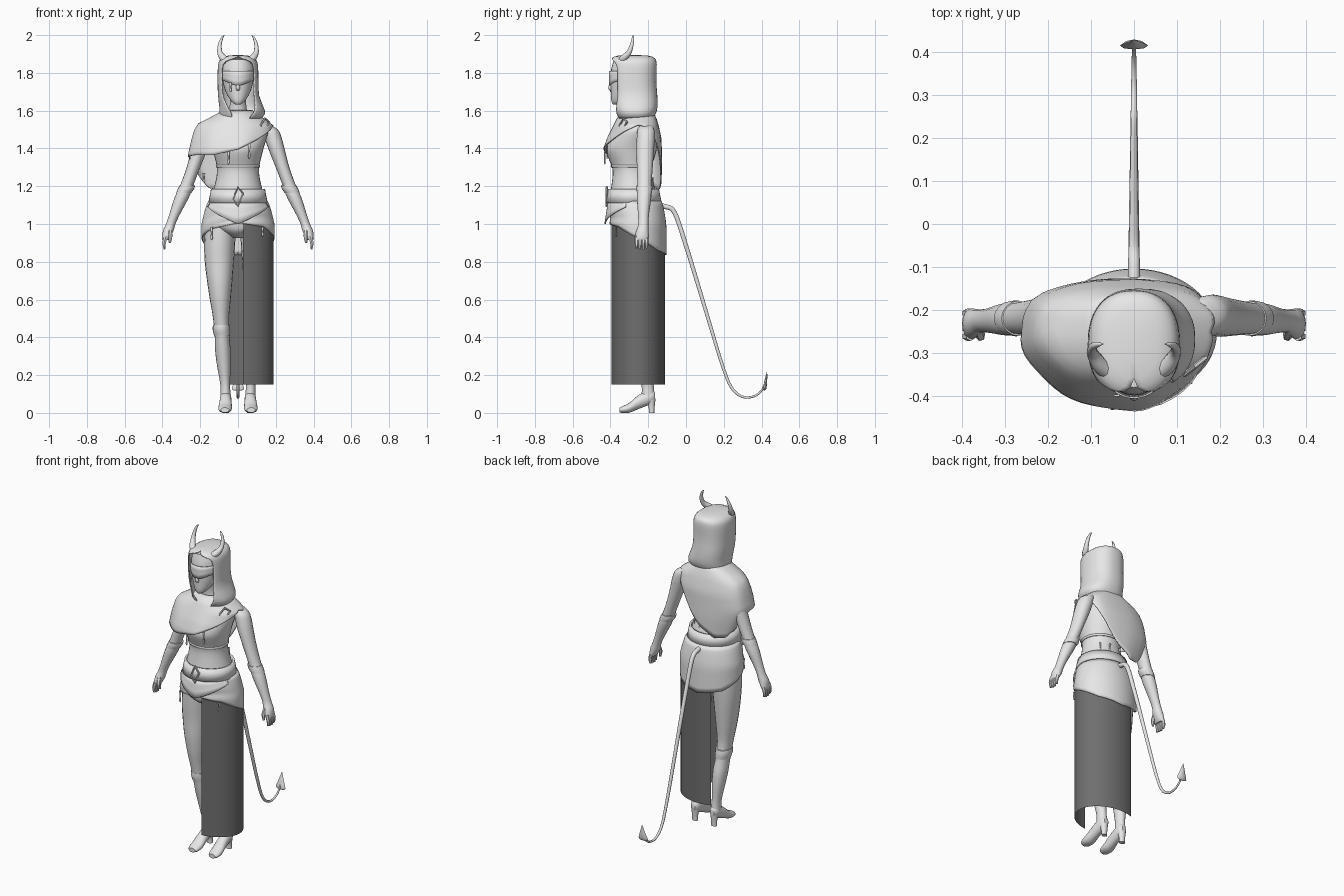
import bpy, bmesh, math
from math import sin, cos, pi, radians


def material(name, v):
    m = bpy.data.materials.new(name)
    m.diffuse_color = (v, v, v, 1)
    return m


LIGHT = material("light_grey", 0.8)
DARK = material("dark_grey", 0.16)


def lerp(table, x):
    """Linear look-up in a list of (x, value)."""
    for (a, va), (b, vb) in zip(table, table[1:]):
        if x <= b:
            f = max(0, (x - a) / (b - a))
            return va + (vb - va) * f
    return table[-1][1]


def spline(pts, k=3):
    """Catmull-Rom smoothing of tuples of any length."""
    out = []
    for i in range(len(pts) - 1):
        p = [pts[max(i - 1, 0)], pts[i], pts[i + 1], pts[min(i + 2, len(pts) - 1)]]
        for s in range(k):
            t = s / k
            out.append(tuple(0.5 * (2 * b + (c - a) * t + (2 * a - 5 * b + 4 * c - d) * t * t
                                    + (3 * b - a - 3 * c + d) * t ** 3) for a, b, c, d in zip(*p)))
    return out + [pts[-1]]


def finish(name, me, mat, mirror=False, thick=0):
    ob = bpy.data.objects.new(name, me)
    bpy.context.collection.objects.link(ob)
    me.materials.clear()
    me.materials.append(mat)
    if thick:
        m = ob.modifiers.new("thickness", 'SOLIDIFY')
        m.thickness, m.offset = thick, 0
    if mirror:
        ob.modifiers.new("mirror", 'MIRROR').use_mirror_merge = False
    return ob


def loft(name, rings, n=20, axis='z', k=3, mat=LIGHT, mirror=False):
    """Closed body through elliptical rings (x, y, z, r1, r2)."""
    bm = bmesh.new()
    loops = []
    for x, y, z, a, b in spline(rings, k):
        a, b = max(a, .001), max(b, .001)
        loop = []
        for i in range(n):
            c, s = a * cos(2 * pi * i / n), b * sin(2 * pi * i / n)
            loop.append(bm.verts.new((x + c, y + s, z) if axis == 'z' else (x + c, y, z + s)))
        loops.append(loop)
    for p, q in zip(loops, loops[1:]):
        for i in range(n):
            bm.faces.new((p[i], p[(i + 1) % n], q[(i + 1) % n], q[i]))
    bm.faces.new(loops[0])
    bm.faces.new(loops[-1])
    bmesh.ops.recalc_face_normals(bm, faces=bm.faces)
    me = bpy.data.meshes.new(name)
    bm.to_mesh(me)
    bm.free()
    return finish(name, me, mat, mirror)


def sheet(name, f, a0, a1, nu=48, nv=8, mat=LIGHT, thick=.006):
    """Cloth: f(angle from the front, 0..1 downwards) gives a point; closed seams are welded."""
    v = [f(a0 + (a1 - a0) * i / nu, j / nv) for i in range(nu + 1) for j in range(nv + 1)]
    w = nv + 1
    faces = [(i * w + j, i * w + j + 1, (i + 1) * w + j + 1, (i + 1) * w + j)
             for i in range(nu) for j in range(nv)]
    me = bpy.data.meshes.new(name)
    me.from_pydata(v, [], faces)
    bm = bmesh.new()
    bm.from_mesh(me)
    bmesh.ops.remove_doubles(bm, verts=bm.verts, dist=.0005)
    bm.to_mesh(me)
    bm.free()
    return finish(name, me, mat, thick=thick)


def tube(name, pts, mirror=False, cyclic=False, k=4, res=3):
    """Swept tube through (x, y, z, radius)."""
    cu = bpy.data.curves.new(name, 'CURVE')
    cu.dimensions, cu.bevel_depth, cu.bevel_resolution = '3D', 1, res
    cu.use_fill_caps = True
    pts = spline(pts, k) if k > 1 else pts
    sp = cu.splines.new('POLY')
    sp.points.add(len(pts) - 1)
    for p, (x, y, z, r) in zip(sp.points, pts):
        p.co, p.radius = (x, y, z, 1), r
    sp.use_cyclic_u = cyclic
    tmp = bpy.data.objects.new(name + "_path", cu)
    bpy.context.collection.objects.link(tmp)
    me = bpy.data.meshes.new_from_object(tmp)
    bpy.data.objects.remove(tmp)
    return finish(name, me, LIGHT, mirror)


# Torso, neck and head
loft("torso", [(0, y, z, a, b) for z, y, a, b in [
    (.925, -.26, .03, .07), (.96, -.26, .11, .12), (1.0, -.26, .172, .134), (1.06, -.265, .17, .136),
    (1.12, -.275, .148, .13), (1.18, -.28, .13, .118), (1.25, -.285, .114, .104), (1.3, -.287, .112, .104),
    (1.36, -.29, .125, .126), (1.4, -.29, .135, .135), (1.45, -.28, .15, .125), (1.5, -.265, .16, .108),
    (1.54, -.26, .13, .085), (1.57, -.262, .07, .06), (1.61, -.268, .046, .047), (1.69, -.285, .042, .045)]], 32)
loft("head", [(0, y, z, a, b) for z, y, a, b in [
    (1.632, -.37, .012, .015), (1.65, -.355, .036, .04), (1.70, -.32, .066, .078), (1.76, -.30, .082, .1),
    (1.82, -.29, .088, .106), (1.872, -.283, .078, .098)]], 28)
loft("nose", [(0, -.392, 1.755, .006, .008), (0, -.4, 1.72, .011, .013), (0, -.395, 1.708, .008, .008)], 10)
loft("lips", [(0, -.388, 1.688, .006, .005), (0, -.387, 1.68, .02, .01), (0, -.382, 1.67, .008, .007)], 12)
sheet("blindfold", lambda a, t: (.087 * sin(a), -.298 - .107 * cos(a), 1.81 - (.065 + .012 * cos(3 * a)) * t),
      -1.6, 1.6, 24, 3, thick=.004)

# Hood with an open front
HOOD = [(0, -.28, 1.892, .0001, .0001, 0), (0, -.28, 1.888, .055, .08, 0), (0, -.28, 1.876, .085, .112, 12),
        (0, -.28, 1.858, .099, .121, 40), (0, -.28, 1.825, .104, .122, 50), (0, -.28, 1.75, .105, .12, 51),
        (.003, -.275, 1.68, .106, .12, 48), (.018, -.27, 1.62, .114, .116, 36), (.022, -.268, 1.585, .118, .105, 25),
        (.015, -.268, 1.56, .105, .09, 22)]
HOOD_ROWS = spline(HOOD, 2)


def hood_point(a, t):
    x, y, z, rx, ry, gap = HOOD_ROWS[round(t * (len(HOOD_ROWS) - 1))]
    g = radians(max(gap, 0))
    a = g + a * (2 * pi - 2 * g) / (2 * pi)
    sq = lambda v: math.copysign(abs(v) ** .85, v)
    return x + rx * sq(sin(a)), y - ry * sq(cos(a)), z


sheet("hood", hood_point, 0, 2 * pi, 40, len(HOOD_ROWS) - 1)
tube("horn", [(.058, -.345, 1.862, .02), (.08, -.328, 1.88, .019), (.096, -.302, 1.908, .014),
              (.096, -.287, 1.95, .01), (.084, -.281, 1.985, .006), (.072, -.28, 1.999, .001)], mirror=True)

# Shoulder cape, short over one arm and long down the back
HEM = [(0, 1.395), (30, 1.44), (60, 1.49), (90, 1.525), (115, 1.5), (135, 1.43), (160, 1.31), (185, 1.22),
       (205, 1.18), (230, 1.19), (250, 1.26), (270, 1.355), (300, 1.365), (330, 1.365), (360, 1.395)]
LEFT_R = [(1.15, .17), (1.25, .215), (1.36, .262), (1.45, .243), (1.5, .228), (1.53, .208), (1.56, .15), (1.6, .075)]
RIGHT_R = [(1.15, .12), (1.35, .15), (1.45, .185), (1.52, .185), (1.56, .13), (1.6, .075)]
FRONT_R = [(1.36, .182), (1.4, .182), (1.46, .16), (1.53, .125), (1.57, .105), (1.6, .07)]
BACK_R = [(1.15, .115), (1.3, .122), (1.45, .12), (1.54, .1), (1.6, .075)]


def cape_point(a, t):
    z = 1.6 + (lerp(HEM, math.degrees(a)) - 1.6) * t
    rx = lerp(RIGHT_R if sin(a) > 0 else LEFT_R, z)
    ry = lerp(FRONT_R if cos(a) > 0 else BACK_R, z)
    fold = 1 + .012 * t * sin(8 * a)
    # the rear half is squarer so it covers the upper arm
    c = cos(a) if cos(a) > 0 else -abs(cos(a)) ** .7
    s = sin(a) if cos(a) > 0 else math.copysign(abs(sin(a)) ** .8, sin(a))
    return rx * s * fold, -.252 - ry * c * fold, z


sheet("cape", cape_point, 0, 2 * pi, 64, 14)


def diamond(name, x, y, z, w, h, slope=0):
    tube(name, [(x, y, z + h, .006), (x + w, y + slope * w, z + h * .3, .006), (x, y, z - h, .006),
                (x - w, y - slope * w, z - h * .3, .006)], cyclic=True, k=1, res=1)


diamond("cape_clasp", .142, -.332, 1.53, .024, .03, .8)
diamond("belt_buckle", 0, -.42, 1.145, .028, .05)


# Belt, pointed front panel, crop top edge
def ring(cy, rx, ry, top, bottom, flare=0):
    return lambda a, t: ((rx + flare * t) * sin(a), cy - (ry + flare * t) * cos(a), top + (bottom(a) - top) * t)


sheet("belt", ring(-.277, .137, .128, 1.185, lambda a: 1.112, .014), 0, 2 * pi, 40, 1, thick=.012)
sheet("front_panel", ring(-.27, .15, .14, 1.115, lambda a: 1.0 + .09 * abs(a) / 1.25, .018),
      -1.25, 1.25, 24, 3, thick=.008)
sheet("top_edge", ring(-.287, .114, .106, 1.312, lambda a: 1.3), 0, 2 * pi, 40, 1)

# Hip wrap and long open skirt
WRAP = [(0, 1.005), (45, .985), (90, .925), (135, .86), (180, .835), (225, .86), (270, .925), (315, .975), (360, 1.005)]


def wrap_point(a, t):
    z = 1.12 + (lerp(WRAP, math.degrees(a)) - 1.12) * t
    s = min(1, (1.12 - z) / .12) ** .7
    fold = .004 * s * sin(14 * t + 3 * a) * max(0, cos(a))
    return (.153 + .037 * s + fold) * sin(a), -.268 + .015 * s - (.136 + .01 * s + fold) * cos(a), z


def skirt_point(a, t):
    top = lerp(WRAP, math.degrees(a)) + .015
    return .189 * sin(a), -.253 - .143 * cos(a), top + (.15 - top) * t


sheet("hip_wrap", wrap_point, 0, 2 * pi, 56, 10)
sheet("skirt", skirt_point, .14, pi + .46, 36, 6, DARK, 0)

# Arms, cuffs and hands
loft("arm", [(.145, -.21, 1.525, .025, .03), (.17, -.212, 1.498, .043, .045), (.188, -.213, 1.45, .045, .048),
             (.203, -.216, 1.4, .043, .047), (.236, -.218, 1.3, .036, .042), (.273, -.22, 1.2, .035, .037),
             (.298, -.222, 1.14, .038, .038), (.336, -.225, 1.05, .028, .029), (.356, -.226, 1.0, .025, .027),
             (.369, -.23, .965, .028, .032), (.38, -.233, .93, .021, .036), (.384, -.234, .915, .014, .034)],
     16, mirror=True)
loft("arm_cuff", [(.268, -.22, 1.205, .041, .041), (.276, -.22, 1.185, .043, .042), (.287, -.22, 1.165, .04, .04)],
     16, mirror=True)
for i in range(4):
    y = -.208 - .018 * i
    tube("finger", [(.381, y, .935, .011), (.391, y, .9, .01), (.388, y, .863 + .006 * abs(i - 1.5), .006)],
         mirror=True, res=1)
tube("thumb", [(.363, -.248, .97, .013), (.358, -.262, .935, .011), (.361, -.264, .9, .006)], mirror=True, res=1)

# Legs, boot cuffs, heeled feet
loft("leg", [(x, y, z, a, b) for z, x, y, a, b in [
    (1.0, .09, -.26, .08, .1), (.9, .097, -.26, .082, .095), (.8, .099, -.26, .077, .087),
    (.7, .097, -.263, .067, .08), (.6, .094, -.262, .055, .068), (.5, .09, -.256, .042, .053),
    (.4, .084, -.24, .039, .05), (.33, .08, -.225, .041, .05), (.25, .075, -.213, .036, .043),
    (.15, .068, -.203, .026, .032), (.08, .066, -.2, .028, .036)]], 20, mirror=True)
loft("boot_cuff", [(.088, -.248, .465, .045, .055), (.088, -.246, .44, .046, .057), (.084, -.242, .41, .043, .053)],
     20, mirror=True)
loft("foot", [(.065, -.163, .085, .014, .02), (.065, -.185, .085, .028, .038), (.066, -.25, .058, .032, .037),
              (.068, -.30, .027, .036, .026), (.069, -.335, .018, .033, .018), (.069, -.352, .015, .022, .013)],
     16, axis='y', mirror=True)
loft("heel", [(.065, -.182, 0, .018, .014), (.065, -.182, .03, .018, .016), (.065, -.187, .075, .025, .026)],
     12, mirror=True)

# Tail with a spade tip
tube("tail", [(0, y, z, r) for y, z, r in [
    (-.15, 1.095, .014), (-.11, 1.092, .014), (-.06, 1.06, .013), (0, .885, .012), (.06, .69, .011), (.12, .49, .01),
    (.19, .26, .009), (.24, .135, .008), (.3, .085, .007), (.36, .088, .006), (.4, .118, .005), (.418, .16, .004)]])
loft("tail_tip", [(0, .414, .118, .02, .003), (0, .416, .128, .033, .009), (0, .422, .165, .02, .008),
                  (0, .429, .218, .001, .001)], 8, k=2)

# Drips hanging from hems
for x, y, z, h in [(-.05, -.43, 1.385, .07), (.06, -.418, 1.425, .08), (-.18, -.2, 1.27, .05),
                   (-.14, -.366, .985, .07), (.13, -.37, .985, .05), (-.04, -.174, 1.24, .06),
                   (.03, -.174, 1.25, .05), (.08, -.2, 1.25, .05), (-.04, -.4, 1.75, .05)]:
    loft("drip", [(x, y, z, .007, .003), (x, y, z - .5 * h, .004, .003), (x, y, z - .85 * h, .007, .004),
                  (x, y, z - h, .001, .001)], 8, k=2)

# Smooth shading with sharp edges kept
bpy.ops.object.select_all(action='SELECT')
bpy.context.view_layer.objects.active = bpy.context.selected_objects[0]
bpy.ops.object.shade_smooth_by_angle(angle=radians(40))
